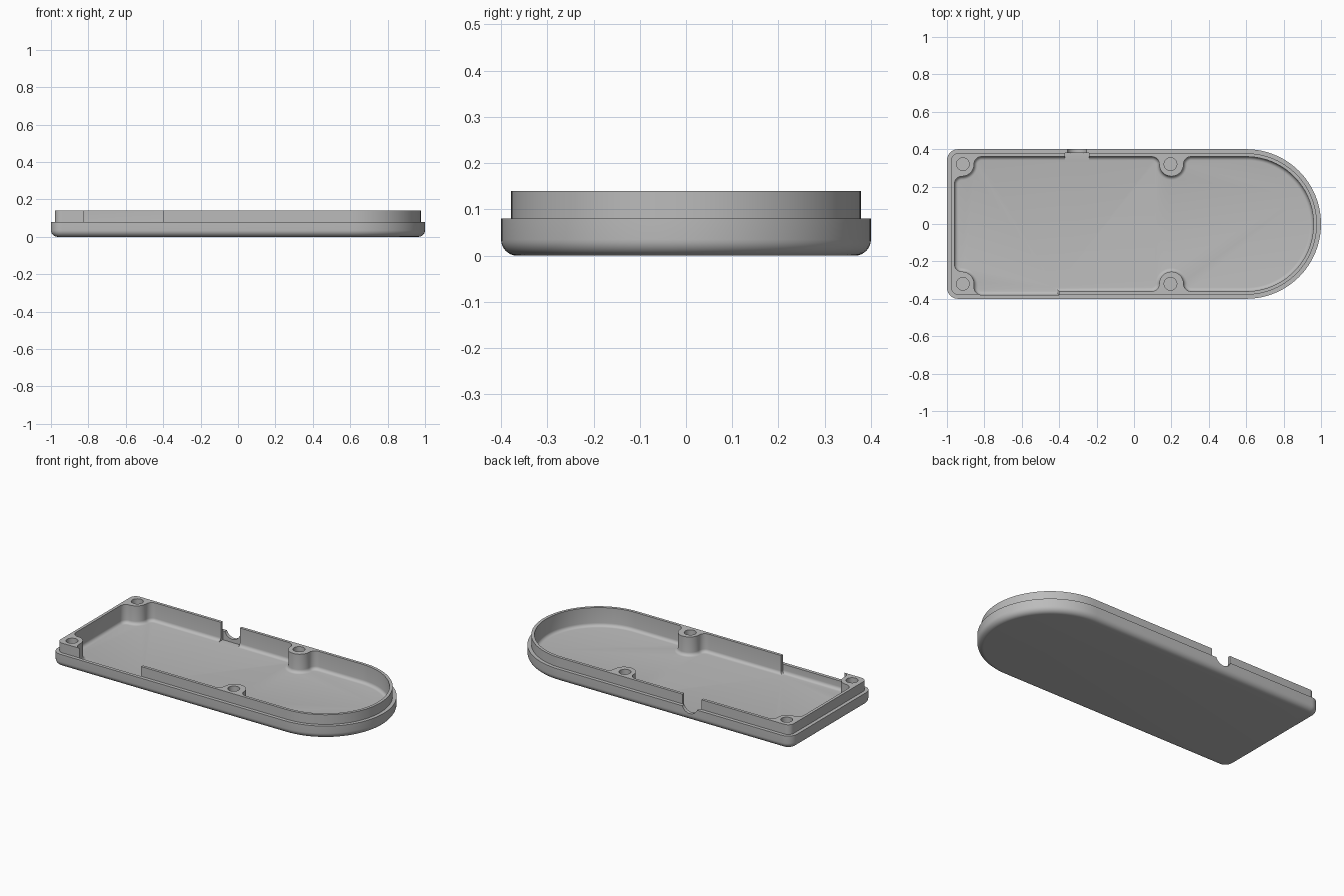
import bpy, bmesh, math

if "Cube" in bpy.data.objects:
    bpy.data.objects.remove(bpy.data.objects["Cube"])

FLOOR, RIM, TOP = 0.025, 0.08, 0.14


def arc(cx, cy, r, a0, a1, n):
    return [(cx + r * math.cos(math.radians(a0 + (a1 - a0) * i / n)),
             cy + r * math.sin(math.radians(a0 + (a1 - a0) * i / n))) for i in range(n + 1)]


def mirror_y(pts):
    return [(x, -y) for x, y in reversed(pts)]


def shell_outline(d):
    """Rounded bullet outline, moved inward by d."""
    return (arc(0.6, 0, 0.4 - d, -90, 90, 48)
            + arc(-0.94, 0.34, 0.06 - d, 90, 180, 10)
            + arc(-0.94, -0.34, 0.06 - d, 180, 270, 10))


def cavity_outline(d):
    """Inner wall running around the screw posts, moved inward by d."""
    f, b = 0.04 - d, 0.065 + d
    side_post = (arc(0.305, 0.32, f, 90, 180, 8) + arc(0.2, 0.32, b, 0, -180, 24)
                 + arc(0.095, 0.32, f, 0, 90, 8))
    corner_out = arc(-0.815, 0.32, f, 90, 180, 8)
    corner_post = arc(-0.92, 0.32, b, 0, -90, 12) + arc(-0.92, 0.215, f, 90, 180, 8)
    # pocket behind the cable notch
    pocket = [(-0.24, 0.36 - d), (-0.24, 0.379), (-0.37, 0.379), (-0.37, 0.36 - d)]
    # thinner front wall where the lip is missing
    gap = arc(-0.815, -0.339, f, 180, 270, 8) + [(-0.4 - d, -0.379 + d), (-0.4 - d, -0.36 + d)]
    return (arc(0.6, 0, 0.36 - d, -90, 90, 48) + side_post + pocket + corner_out + corner_post
            + mirror_y(corner_post) + gap + mirror_y(side_post))


def loft(name, rings):
    """Closed solid through a stack of (points, height) rings."""
    bm = bmesh.new()
    loops = [[bm.verts.new((x, y, z)) for x, y in pts] for pts, z in rings]
    n = len(loops[0])
    for a, b in zip(loops, loops[1:]):
        for i in range(n):
            j = (i + 1) % n
            bm.faces.new((a[i], a[j], b[j], b[i]))
    bm.faces.new(loops[0][::-1])
    bm.faces.new(loops[-1])
    bmesh.ops.recalc_face_normals(bm, faces=bm.faces)
    me = bpy.data.meshes.new(name)
    bm.to_mesh(me)
    bm.free()
    ob = bpy.data.objects.new(name, me)
    bpy.context.collection.objects.link(ob)
    return ob


def fillet(outline, r, z, n):
    """Rings rounding a bottom edge of radius r."""
    steps = [math.pi / 2 * i / n for i in range(n + 1)]
    return [(outline(r * (1 - math.sin(t))), z + r * (1 - math.cos(t))) for t in steps]


# Shell with rounded bottom edge, rim step and raised lip
tray = loft("case_tray", fillet(shell_outline, 0.035, 0, 8)
            + [(shell_outline(0), RIM), (shell_outline(0.022), RIM), (shell_outline(0.022), TOP)])

# Inner cavity with filleted floor
cutters = [loft("cavity_cutter", fillet(cavity_outline, 0.02, FLOOR, 5) + [(cavity_outline(0), 0.2)])]

# Blind screw holes
for x in (-0.915, 0.195):
    for y in (-0.32, 0.32):
        ring = arc(x, y, 0.034, 0, 360, 32)[:-1]
        cutters.append(loft("screw_hole_cutter", [(ring, 0.05), (ring, 0.2)]))

# U-shaped cable notch through the back wall
u = arc(-0.305, 0.1, 0.055, 180, 360, 24) + [(-0.25, 0.2), (-0.36, 0.2)]
notch = loft("cable_notch_cutter", [(u, -0.45), (u, -0.35)])
for v in notch.data.vertices:
    x, z, y = v.co
    v.co = (x, -y, z)
notch.data.flip_normals()
bm = bmesh.new()
bm.from_mesh(notch.data)
bmesh.ops.recalc_face_normals(bm, faces=bm.faces)
bm.to_mesh(notch.data)
bm.free()
cutters.append(notch)

bpy.context.view_layer.objects.active = tray
tray.select_set(True)
for c in cutters:
    m = tray.modifiers.new("cut", 'BOOLEAN')
    m.operation, m.solver, m.object = 'DIFFERENCE', 'EXACT', c
    bpy.ops.object.modifier_apply(modifier=m.name)
for c in cutters:
    bpy.data.objects.remove(c)

mat = bpy.data.materials.new("light grey plastic")
mat.diffuse_color = (0.5, 0.5, 0.5, 1)
mat.use_nodes = True
mat.node_tree.nodes["Principled BSDF"].inputs["Base Color"].default_value = mat.diffuse_color
tray.data.materials.clear()
tray.data.materials.append(mat)
bpy.ops.object.shade_smooth_by_angle(angle=math.radians(30))
